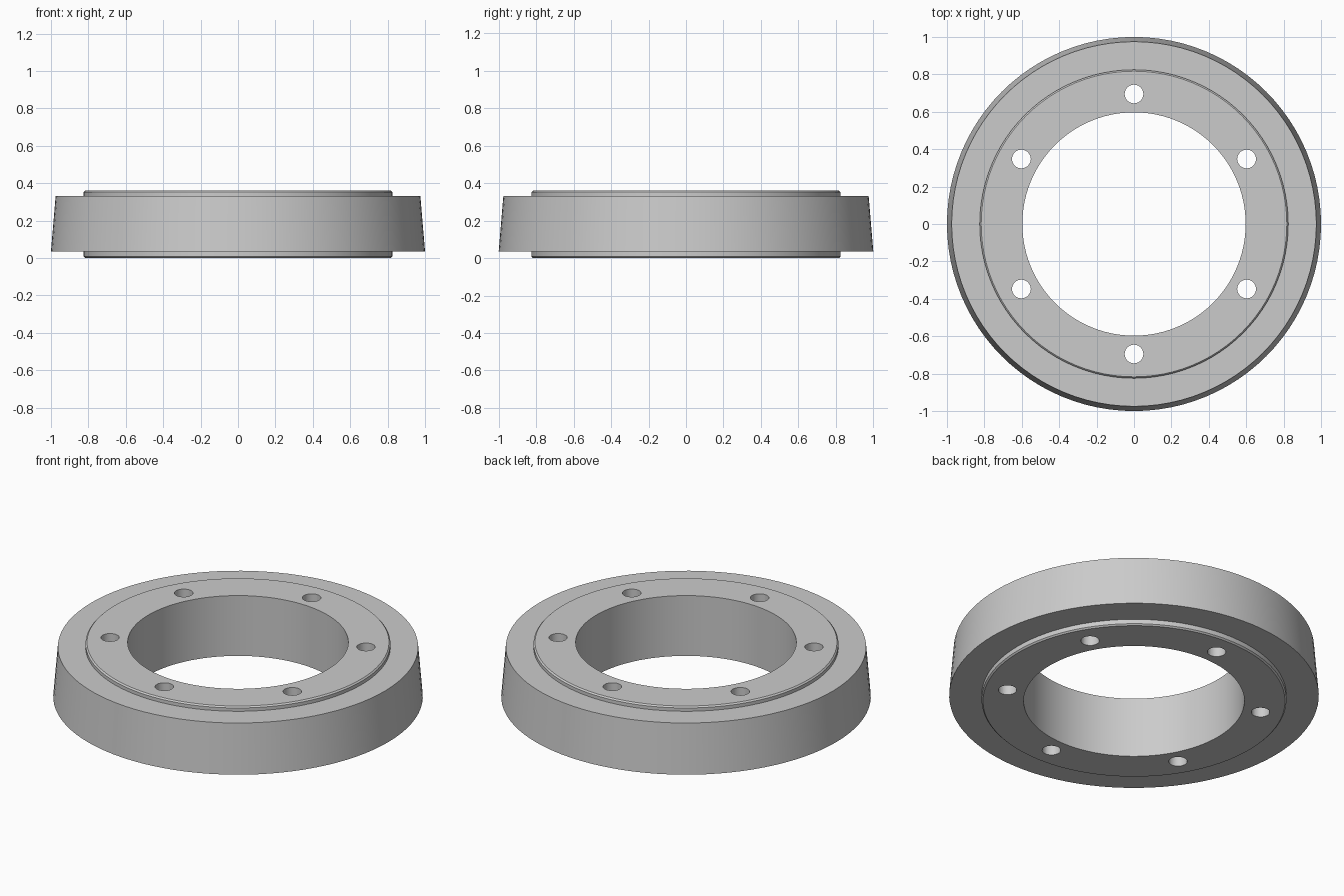
import bpy
import bmesh
from math import cos, sin, pi, radians
from mathutils import Matrix

default_cube = bpy.data.objects.get("Cube")
if default_cube:
    bpy.data.objects.remove(default_cube, do_unlink=True)

HEIGHT = 0.36
BORE, HUB, CHAMFER = 0.597, 0.825, 0.008
FLANGE_LOW, FLANGE_HIGH = 0.035, 0.332
BOLT_CIRCLE, BOLT_RADIUS, BOLTS = 0.695, 0.05, 6
SEGMENTS = 96

# Plain grey metal
metal = bpy.data.materials.new("grey_metal")
metal.use_nodes = True
colour = (0.6, 0.6, 0.6, 1)
metal.diffuse_color = colour
metal.node_tree.nodes["Principled BSDF"].inputs["Base Color"].default_value = colour


def add_object(name, bm):
    mesh = bpy.data.meshes.new(name)
    bmesh.ops.recalc_face_normals(bm, faces=bm.faces)
    bm.to_mesh(mesh)
    bm.free()
    mesh.materials.append(metal)
    obj = bpy.data.objects.new(name, mesh)
    bpy.context.collection.objects.link(obj)
    return obj


# Flanged ring: hub with chamfered rims and a tapered outer flange
profile = [
    (BORE, 0), (HUB - CHAMFER, 0), (HUB, CHAMFER), (HUB, FLANGE_LOW),
    (1, FLANGE_LOW), (0.975, FLANGE_HIGH), (HUB, FLANGE_HIGH),
    (HUB, HEIGHT - CHAMFER), (HUB - CHAMFER, HEIGHT), (BORE, HEIGHT),
]
bm = bmesh.new()
verts = [bm.verts.new((r, 0, z)) for r, z in profile]
edges = [bm.edges.new((verts[i - 1], verts[i])) for i in range(len(verts))]
bmesh.ops.spin(bm, geom=verts + edges, cent=(0, 0, 0), axis=(0, 0, 1),
               angle=2 * pi, steps=SEGMENTS)
bmesh.ops.remove_doubles(bm, verts=bm.verts, dist=0.0001)
ring = add_object("flanged_ring", bm)

# Bolt holes through the hub
bm = bmesh.new()
for i in range(BOLTS):
    a = pi / 2 + i * 2 * pi / BOLTS
    place = Matrix.Translation((BOLT_CIRCLE * cos(a), BOLT_CIRCLE * sin(a), HEIGHT / 2))
    bmesh.ops.create_cone(bm, cap_ends=True, segments=32, radius1=BOLT_RADIUS,
                          radius2=BOLT_RADIUS, depth=HEIGHT * 2, matrix=place)
cutter = add_object("bolt_hole_cutter", bm)
cutter.hide_render = True

cut = ring.modifiers.new("bolt_holes", 'BOOLEAN')
cut.operation = 'DIFFERENCE'
cut.solver = 'EXACT'
cut.object = cutter

bpy.ops.object.select_all(action='DESELECT')
ring.select_set(True)
bpy.context.view_layer.objects.active = ring
bpy.ops.object.modifier_apply(modifier=cut.name)
bpy.data.objects.remove(cutter, do_unlink=True)

# Smooth walls, crisp rims
bpy.ops.object.shade_smooth_by_angle(angle=radians(30))
